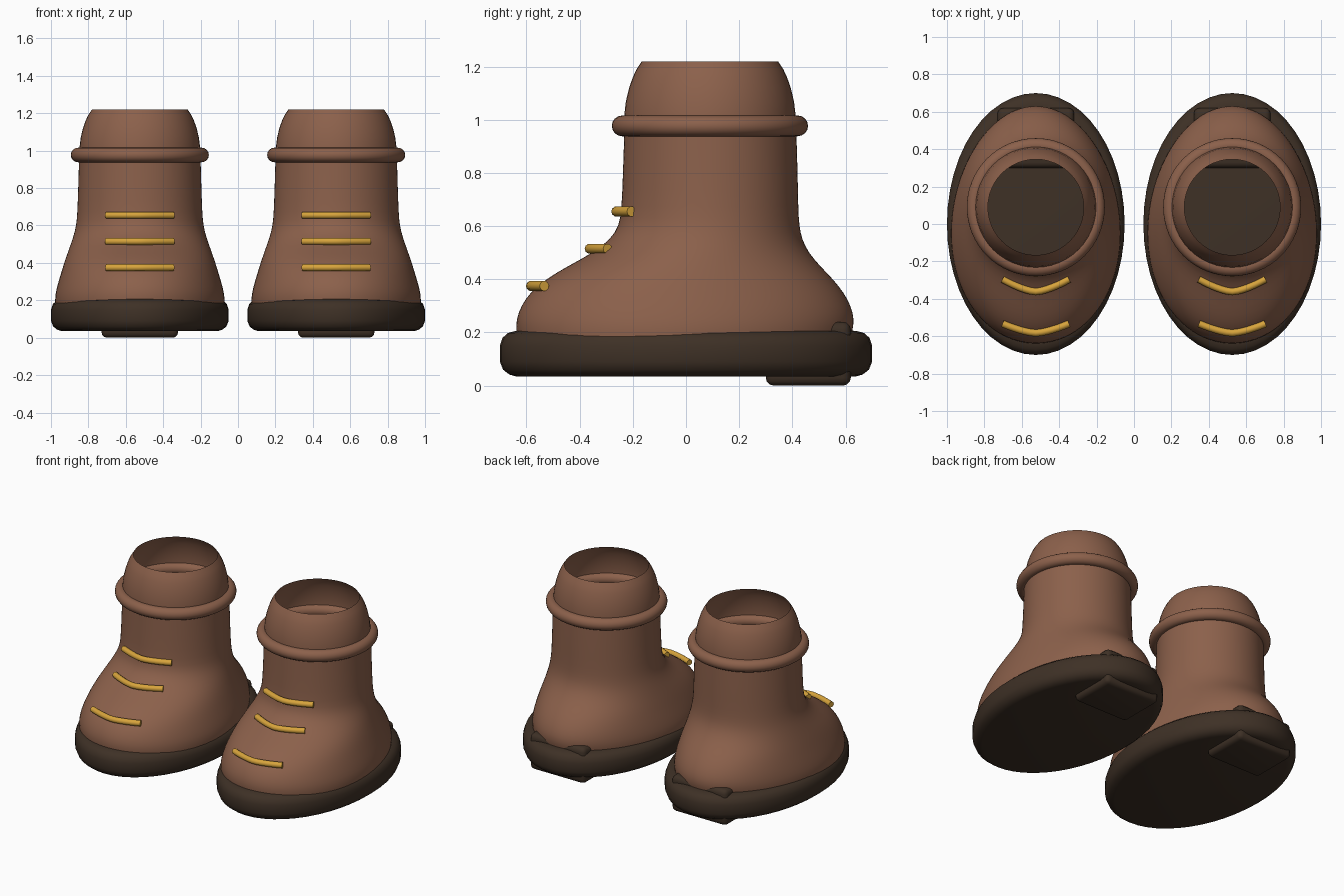
import bpy, bmesh, math

if "Cube" in bpy.data.objects:
    bpy.data.objects.remove(bpy.data.objects["Cube"])


def material(name, rgb):
    m = bpy.data.materials.new(name)
    m.diffuse_color = (*rgb, 1)
    m.use_nodes = True
    m.node_tree.nodes["Principled BSDF"].inputs["Base Color"].default_value = m.diffuse_color
    return m


LEATHER = material("brown leather", (0.26, 0.118, 0.07))
RUBBER = material("dark rubber", (0.048, 0.030, 0.019))
LACE = material("yellow lace", (0.68, 0.37, 0.045))


def add_mesh(name, bm, mat, x, angle=60):
    bmesh.ops.recalc_face_normals(bm, faces=bm.faces)
    me = bpy.data.meshes.new(name)
    bm.to_mesh(me)
    bm.free()
    ob = bpy.data.objects.new(name, me)
    bpy.context.collection.objects.link(ob)
    ob.location.x = x
    me.materials.append(mat)
    bpy.ops.object.select_all(action='DESELECT')
    ob.select_set(True)
    bpy.context.view_layer.objects.active = ob
    bpy.ops.object.shade_smooth_by_angle(angle=math.radians(angle))
    return ob


def loft(name, rings, mat, x, caps=False, n=48):
    """Stack oval rings given as (z, y_front, y_back, half_width, egg)."""
    bm = bmesh.new()
    rows = []
    for z, y0, y1, w, egg in rings:
        row = []
        for i in range(n):
            a = 2 * math.pi * i / n
            s = math.sin(a)
            row.append(bm.verts.new((w * math.cos(a) * (1 - egg * s),
                                     (y0 + y1) / 2 + (y1 - y0) / 2 * s, z)))
        rows.append(row)
    for lo, hi in zip(rows, rows[1:]):
        for i in range(n):
            j = (i + 1) % n
            bm.faces.new((lo[i], lo[j], hi[j], hi[i]))
    if caps:
        bm.faces.new(rows[0][::-1])
        bm.faces.new(rows[-1])
    return add_mesh(name, bm, mat, x)


SOLE = [(z, -0.70 + d, 0.70 - d, 0.475 - d, 0) for z, d in
        [(0.035, 0.06), (0.042, 0.035), (0.06, 0.012), (0.09, 0), (0.15, 0),
         (0.18, 0.01), (0.198, 0.03), (0.206, 0.06), (0.208, 0.10)]]

UPPER = [(0.12, -0.625, 0.60, 0.445, 0.07), (0.20, -0.642, 0.628, 0.456, 0.07),
         (0.25, -0.64, 0.635, 0.448, 0.07), (0.30, -0.622, 0.622, 0.435, 0.06),
         (0.35, -0.588, 0.595, 0.42, 0.05), (0.40, -0.53, 0.555, 0.405, 0.04),
         (0.45, -0.445, 0.505, 0.388, 0.03), (0.50, -0.35, 0.462, 0.37, 0.02),
         (0.55, -0.285, 0.437, 0.353, 0.01), (0.60, -0.253, 0.427, 0.341, 0),
         (0.66, -0.243, 0.423, 0.335, 0), (0.80, -0.238, 0.421, 0.330, 0),
         (0.98, -0.232, 0.415, 0.325, 0)]

CUFF = [(z, 0.09 - r, 0.09 + r, r, 0) for z, r in
        [(0.96, 0.324), (1.02, 0.322), (1.07, 0.316), (1.12, 0.304),
         (1.16, 0.290), (1.19, 0.276), (1.22, 0.256)]]

# Lace: height, y of the middle, y of the ends
LACES = [(0.375, -0.583, -0.533), (0.515, -0.362, -0.295), (0.655, -0.262, -0.205)]

for side, x in (("left", -0.525), ("right", 0.525)):
    loft(side + "_sole", SOLE, RUBBER, x, caps=True)
    upper = loft(side + "_upper", UPPER, LEATHER, x)
    sub = upper.modifiers.new("smooth", 'SUBSURF')
    sub.levels = sub.render_levels = 1
    loft(side + "_cuff", CUFF, LEATHER, x)

    # Rolled ring around the ankle
    bpy.ops.mesh.primitive_torus_add(location=(x, 0.09, 0.977), major_radius=0.33,
                                     minor_radius=0.039, major_segments=64, minor_segments=16)
    ring = bpy.context.object
    ring.name = side + "_ankle_ring"
    ring.data.materials.append(LEATHER)
    bpy.ops.object.shade_smooth()

    # Heel block, its top corners just poking out of the sole
    bm = bmesh.new()
    bmesh.ops.create_cube(bm, size=1)
    for v in bm.verts:
        v.co = (v.co.x * 0.41, 0.46 + v.co.y * 0.32, 0.12 + v.co.z * 0.24)
    bmesh.ops.bevel(bm, geom=bm.edges[:], offset=0.03, segments=3, profile=0.5,
                    affect='EDGES')
    add_mesh(side + "_heel", bm, RUBBER, x)

    # Laces curving over the instep
    for k, (z, mid, end) in enumerate(LACES):
        cu = bpy.data.curves.new(side + "_lace", 'CURVE')
        cu.dimensions = '3D'
        cu.bevel_depth = 0.019
        cu.bevel_resolution = 3
        cu.use_fill_caps = True
        sp = cu.splines.new('POLY')
        sp.points.add(12)
        for i, p in enumerate(sp.points):
            t = i / 6 - 1
            p.co = (0.178 * t, mid + (end - mid) * abs(t) ** 1.5, z, 1)
        sp.use_smooth = True
        cu.materials.append(LACE)
        ob = bpy.data.objects.new(f"{side}_lace_{k + 1}", cu)
        ob.location.x = x
        bpy.context.collection.objects.link(ob)
